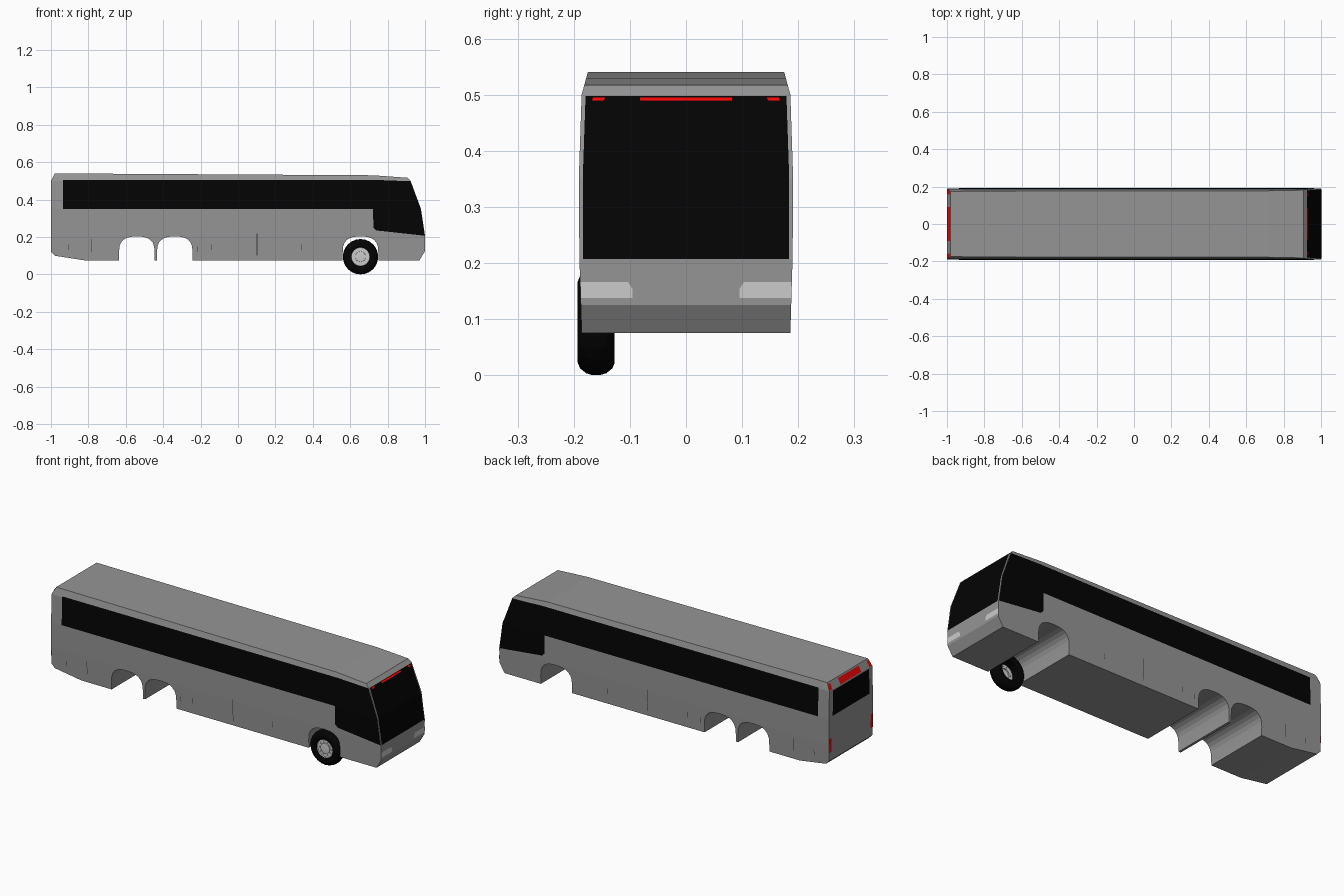
import bpy, bmesh, math

if "Cube" in bpy.data.objects:
    bpy.data.objects.remove(bpy.data.objects["Cube"])

KNOTS = [(0.075, 0.186), (0.21, 0.190), (0.35, 0.191), (0.50, 0.186), (0.54, 0.175)]


def half_width(z):
    """Half width of the coach at height z."""
    for (z0, w0), (z1, w1) in zip(KNOTS, KNOTS[1:]):
        if z <= z1:
            return w0 + (w1 - w0) * (z - z0) / (z1 - z0)
    return KNOTS[-1][1]


def material(name, r, g, b):
    m = bpy.data.materials.new(name)
    m.diffuse_color = (r, g, b, 1)
    m.use_nodes = True
    m.node_tree.nodes["Principled BSDF"].inputs["Base Color"].default_value = m.diffuse_color
    return m


BLACK = material("black", 0.001, 0.001, 0.001)
SEAM = material("seam_grey", 0.04, 0.04, 0.04)
GREY = material("body_grey", 0.3, 0.3, 0.3)
RED = material("red", 0.9, 0.002, 0.002)
LIGHT = material("light_grey", 0.8, 0.8, 0.8)


def finish(name, bm, mat=None, normals=True):
    if normals:
        bmesh.ops.recalc_face_normals(bm, faces=bm.faces)
    me = bpy.data.meshes.new(name)
    bm.to_mesh(me)
    bm.free()
    ob = bpy.data.objects.new(name, me)
    bpy.context.collection.objects.link(ob)
    if mat:
        me.materials.append(mat)
    return ob


def cut_at_knots(bm):
    for z, _ in KNOTS[1:-1]:
        bmesh.ops.bisect_plane(bm, geom=bm.verts[:] + bm.edges[:] + bm.faces[:],
                               plane_co=(0, 0, z), plane_no=(0, 0, 1), dist=1e-5)


def side_panel(name, outline, mat, side, lift=0.0015):
    """Flat (x, z) outline laid on the side of the body."""
    bm = bmesh.new()
    bm.faces.new([bm.verts.new((x, 0, z)) for x, z in outline])
    cut_at_knots(bm)
    for v in bm.verts:
        v.co.y = side * (half_width(v.co.z) + lift)
    for f in bm.faces:
        f.normal_update()
        if f.normal.y * side < 0:
            f.normal_flip()
    return finish(name, bm, mat, False)


def end_panel(name, rows, mat, lift=0.0015):
    """Strip on the front or rear; rows are (x, z, y0, y1)."""
    bm = bmesh.new()
    end = 1 if rows[0][0] > 0 else -1
    vs = [[bm.verts.new((x + end * lift, y, z)) for y in (y0, y1)] for x, z, y0, y1 in rows]
    for a, b in zip(vs, vs[1:]):
        f = bm.faces.new((a[0], a[1], b[1], b[0]))
        f.normal_update()
        if f.normal.x * end < 0:
            f.normal_flip()
    return finish(name, bm, mat, False)


def lathe(name, profile, centre, steps, mat=None, closed=False):
    """Spin (radius, y) points about an axis along y."""
    bm = bmesh.new()
    rings = [[bm.verts.new((centre[0] + r * math.sin(2 * math.pi * i / steps), y,
                            centre[1] - r * math.cos(2 * math.pi * i / steps)))
              for i in range(steps)] for r, y in profile]
    for a, b in zip(rings, rings[1:] + (rings[:1] if closed else [])):
        for i in range(steps):
            j = (i + 1) % steps
            bm.faces.new((a[i], a[j], b[j], b[i]))
    if not closed:
        bm.faces.new(rings[-1])
    return finish(name, bm, mat)


def arch(cx):
    """Wheel opening from front to back."""
    pts = [(cx + 0.095, 0.075)]
    for i in range(13):
        a = math.pi * i / 12
        c, s = math.cos(a), math.sin(a)
        pts.append((cx + 0.095 * math.copysign(abs(c) ** 0.75, c), 0.12 + 0.083 * abs(s) ** 0.75))
    return pts + [(cx - 0.095, 0.075)]


# Body shell: side profile with wheel tunnels, pulled across the width
profile = [(-0.82, 0.075), (-0.98, 0.10), (-1, 0.12), (-1, 0.50), (-0.98, 0.54), (0.72, 0.53),
           (0.905, 0.517), (0.924, 0.498), (0.978, 0.35), (1, 0.207), (1, 0.125), (0.97, 0.075)]
for cx in (0.655, -0.338, -0.541):
    profile += arch(cx)
bm = bmesh.new()
face = bm.faces.new([bm.verts.new((x, -1, z)) for x, z in profile])
ext = bmesh.ops.extrude_face_region(bm, geom=[face])
for v in ext["geom"]:
    if isinstance(v, bmesh.types.BMVert):
        v.co.y = 1
cut_at_knots(bm)
for v in bm.verts:
    v.co.y = math.copysign(half_width(v.co.z), v.co.y)
finish("coach_body", bm, GREY)

# Side windows and luggage door seams
window = [(-0.935, 0.35), (-0.935, 0.505), (0.74, 0.505), (0.921, 0.498), (0.978, 0.35),
          (0.998, 0.207), (0.74, 0.235), (0.724, 0.25), (0.722, 0.35)]
seams = [(-0.91, 0.13, 0.16), (-0.785, 0.12, 0.19), (-0.22, 0.12, 0.15), (-0.145, 0.13, 0.16),
         (0.10, 0.10, 0.22), (0.34, 0.13, 0.16)]
for side, label in ((-1, "right"), (1, "left")):
    side_panel(label + "_side_window", window, BLACK, side)
    for n, (x, z0, z1) in enumerate(seams):
        side_panel(f"{label}_door_seam_{n}", [(x, z0), (x + 0.003, z0), (x + 0.003, z1), (x, z1)],
                   SEAM, side, 0.0006)

# Windscreen and rear window
end_panel("windscreen", [(x, z, -w, w) for x, z, w in
                         ((1, 0.207, 0.184), (0.978, 0.35, 0.184), (0.924, 0.498, 0.179))], BLACK)
end_panel("rear_window", [(-1, 0.358, -0.16, 0.16), (-1, 0.495, -0.155, 0.155)], BLACK)

# Centre marker lights
FRONT_LOW, FRONT_TOP = (0.931, 0.489), (0.922, 0.4985)
end_panel("front_marker_bar", [(*FRONT_LOW, -0.082, 0.082), (*FRONT_TOP, -0.082, 0.082)], RED)
end_panel("rear_brake_bar", [(-0.9985, 0.503, -0.09, 0.09), (-0.983, 0.534, -0.09, 0.09)], RED)

# Paired lights, mirrored left and right
for s, label in ((-1, "right"), (1, "left")):
    end_panel(label + "_front_marker", [(*FRONT_LOW, s * 0.147, s * 0.168),
                                        (*FRONT_TOP, s * 0.142, s * 0.164)], RED)
    end_panel(label + "_headlight", [(1, 0.138, s * 0.095, s * 0.187), (1, 0.153, s * 0.095, s * 0.188),
                                     (1, 0.166, s * 0.103, s * 0.188)], LIGHT)
    end_panel(label + "_rear_marker", [(-0.9985, 0.503, s * 0.16, s * 0.184),
                                       (-0.983, 0.534, s * 0.158, s * 0.176)], RED)
    end_panel(label + "_tail_light", [(-1, 0.165, s * 0.168, s * 0.188),
                                      (-1, 0.24, s * 0.172, s * 0.19)], RED)

# Single front wheel: tyre, rim and bolts
hub = (0.655, 0.0945)
half = [(0.05, 0.026), (0.056, 0.031), (0.072, 0.033), (0.082, 0.029), (0.091, 0.018), (0.0945, 0.006)]
tyre = [(r, -0.16 - d) for r, d in half] + [(r, -0.16 + d) for r, d in reversed(half)]
lathe("front_tyre", tyre, hub, 24, BLACK, closed=True)
lathe("front_rim", [(0.051, -0.187), (0.049, -0.176), (0.028, -0.176), (0.0275, -0.182),
                    (0.015, -0.183)], hub, 24, LIGHT)
for i in range(10):
    a = 2 * math.pi * i / 10
    lathe(f"wheel_bolt_{i}", [(0.003, -0.175), (0.003, -0.180)],
          (hub[0] + 0.037 * math.cos(a), hub[1] + 0.037 * math.sin(a)), 6, LIGHT)
